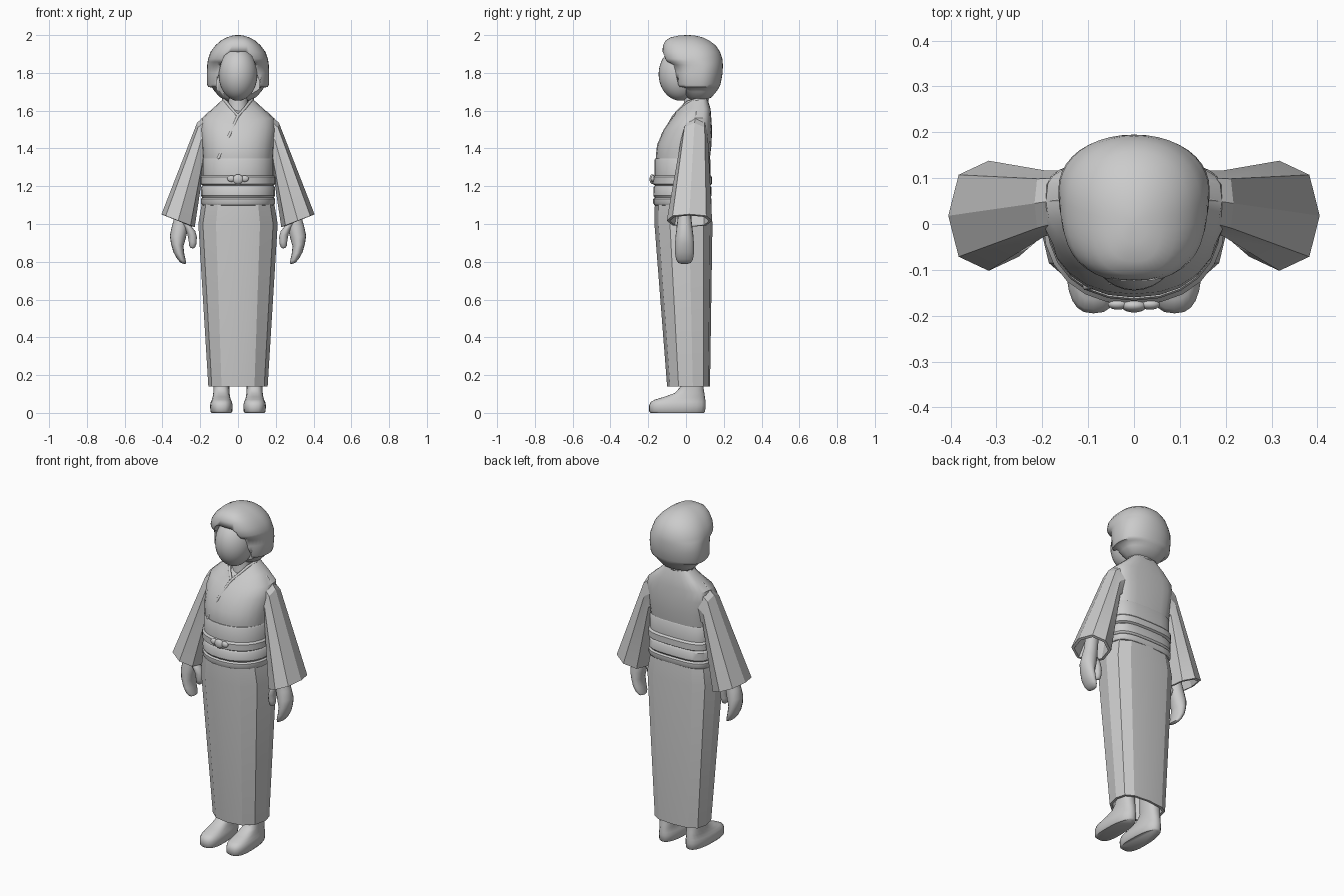
import bpy, bmesh
from math import sin, cos, pi, radians, copysign
from mathutils import Vector


def spow(v, p):
    return copysign(abs(v) ** p, v) if abs(v) > 1e-6 else 0.0


def finish(ob, angle, mirror=False):
    bpy.ops.object.select_all(action='DESELECT')
    bpy.context.view_layer.objects.active = ob
    ob.select_set(True)
    bpy.ops.object.shade_smooth_by_angle(angle=radians(angle))
    if mirror:
        ob.modifiers.new("mirror", 'MIRROR')
    return ob


def loft(name, rings, angle=35, mirror=False):
    """Skin a list of point rings and cap both ends."""
    bm = bmesh.new()
    rows = [[bm.verts.new(p) for p in r] for r in rings]
    n = len(rows[0])
    for a, b in zip(rows, rows[1:]):
        for i in range(n):
            j = (i + 1) % n
            bm.faces.new((a[i], a[j], b[j], b[i]))
    bm.faces.new(rows[0])
    bm.faces.new(rows[-1])
    bmesh.ops.recalc_face_normals(bm, faces=bm.faces)
    me = bpy.data.meshes.new(name)
    bm.to_mesh(me)
    bm.free()
    ob = bpy.data.objects.new(name, me)
    bpy.context.collection.objects.link(ob)
    return finish(ob, angle, mirror)


def body_ring(z, hx, front, back, n=24, pf=0.9, pb=0.6, split=0.6, cx=0.0, dip=0.0):
    """Horizontal ring: round at the front, flatter at the back."""
    mid = front + (back - front) * split
    pts = []
    for i in range(n):
        a = 2 * pi * i / n
        s = sin(a)
        p = pf if s < 0 else pb
        y = mid + spow(s, p) * ((mid - front) if s < 0 else (back - mid))
        d = dip * max(0.0, -s) ** 4
        pts.append((cx + hx * spow(cos(a), p), y - d * 0.8, z - d))
    return pts


def oval_ring(c, u, v, n=16, p=1.0):
    c, u, v = Vector(c), Vector(u), Vector(v)
    return [c + u * spow(cos(2 * pi * i / n), p) + v * spow(sin(2 * pi * i / n), p) for i in range(n)]


def ball(name, c, r):
    bpy.ops.mesh.primitive_uv_sphere_add(segments=32, ring_count=20, location=c)
    ob = bpy.context.object
    ob.name, ob.scale = name, r
    return finish(ob, 60)


def cord(name, pts, depth):
    cu = bpy.data.curves.new(name, 'CURVE')
    cu.dimensions = '3D'
    cu.bevel_depth, cu.bevel_resolution, cu.use_fill_caps = depth, 2, True
    sp = cu.splines.new('POLY')
    sp.points.add(len(pts) - 1)
    for q, p in zip(sp.points, pts):
        q.co = (*p, 1)
    ob = bpy.data.objects.new(name, cu)
    bpy.context.collection.objects.link(ob)


# Faceted skirt, hollow at the hem
loft("skirt", [body_ring(*r, n=12, pf=0.85, pb=0.7) for r in [
    (0.30, 0.145, -0.095, 0.115), (0.14, 0.143, -0.088, 0.113), (0.14, 0.157, -0.10, 0.127),
    (1.0, 0.21, -0.167, 0.14), (1.12, 0.19, -0.165, 0.13)]], angle=22)

# Upper garment with a dipped neckline
loft("bodice", [body_ring(*r[:4], dip=r[4]) for r in [
    (1.30, 0.18, -0.155, 0.12, 0), (1.36, 0.188, -0.16, 0.128, 0), (1.42, 0.192, -0.153, 0.135, 0),
    (1.50, 0.2, -0.118, 0.138, 0), (1.56, 0.192, -0.075, 0.134, 0.01),
    (1.61, 0.135, -0.035, 0.13, 0.035), (1.66, 0.08, 0.0, 0.115, 0.075),
    (1.645, 0.066, 0.012, 0.103, 0.075)]])

# Wide sash: folds and cord as steps in one profile
loft("sash", [body_ring(z, 0.186 + o, -0.163 - o, 0.125 + o) for z, o in [
    (1.095, -0.01), (1.10, 0.005), (1.11, 0.011), (1.132, 0.011), (1.14, 0.003), (1.15, 0.01),
    (1.195, 0.009), (1.205, 0.002), (1.212, 0.013), (1.248, 0.013), (1.258, 0.004),
    (1.34, 0.004), (1.347, 0.0), (1.347, -0.03)]])
ball("sash_knot", (0, -0.178, 1.237), (0.028, 0.015, 0.026))
for s in (-1, 1):
    ball("sash_bow_end", (s * 0.035, -0.175, 1.24), (0.022, 0.012, 0.017))

# Collar edges: one crosses down to the sash
neck = [(0, 0.113, 1.658), (0.055, 0.105, 1.659), (0.078, 0.06, 1.658), (0.062, 0.01, 1.645),
        (0.035, -0.03, 1.61), (0, -0.064, 1.572)]
cord("collar_over", neck + [(-0.045, -0.125, 1.47), (-0.105, -0.137, 1.345)], 0.008)
cord("collar_under", [(-x, y, z) for x, y, z in neck], 0.008)

# Flared octagonal sleeves with hollow cuffs
loft("sleeves", [oval_ring(*r, n=8, p=0.85) for r in [
    ((0.11, 0.055, 1.50), (0.04, 0, 0.10), (0, 0.06, 0)),
    ((0.195, 0.045, 1.445), (0.022, 0, 0.09), (0, 0.072, 0)),
    ((0.317, 0.018, 1.018), (0.088, 0, 0.034), (0, 0.12, 0)),
    ((0.317, 0.018, 1.016), (0.074, 0, 0.029), (0, 0.104, 0)),
    ((0.265, 0.03, 1.2), (0.05, 0, 0.03), (0, 0.08, 0))]], angle=22, mirror=True)

# Hands: forearm to curled fingers, plus thumb
loft("hands", [oval_ring((x, -0.008, z), (rx, 0, rx * 0.2), (0, ry, 0)) for x, z, rx, ry in [
    (0.28, 1.22, 0.036, 0.036), (0.298, 1.03, 0.038, 0.036), (0.308, 0.98, 0.042, 0.042),
    (0.319, 0.93, 0.042, 0.048), (0.322, 0.89, 0.033, 0.05), (0.313, 0.845, 0.029, 0.05),
    (0.299, 0.81, 0.023, 0.044), (0.291, 0.795, 0.016, 0.034), (0.287, 0.789, 0.006, 0.015)]],
    angle=60, mirror=True)
loft("thumbs", [oval_ring((x, -0.02, z), (r, 0, r * 0.3), (0, r, 0), n=12) for x, z, r in [
    (0.285, 1.01, 0.028), (0.255, 0.97, 0.029), (0.243, 0.94, 0.025), (0.24, 0.905, 0.021),
    (0.243, 0.88, 0.016), (0.245, 0.872, 0.006)]], angle=60, mirror=True)

# Feet and ankles
loft("feet", [body_ring(z, hx, f, b, pf=0.75, pb=0.85, split=s, cx=0.088) for z, hx, f, b, s in [
    (0, 0.052, -0.187, 0.094, 0.4), (0.008, 0.058, -0.195, 0.101, 0.4), (0.04, 0.06, -0.195, 0.104, 0.4),
    (0.058, 0.056, -0.187, 0.103, 0.4), (0.07, 0.05, -0.165, 0.102, 0.45), (0.085, 0.046, -0.115, 0.1, 0.5),
    (0.105, 0.043, -0.06, 0.097, 0.5), (0.135, 0.042, -0.032, 0.092, 0.5),
    (0.34, 0.045, -0.035, 0.09, 0.5)]], angle=50, mirror=True)

# Head and neck
ball("head", (0, -0.03, 1.793), (0.103, 0.115, 0.14))
loft("neck", [body_ring(z, r, 0.04 - r, 0.04 + r, pf=1, pb=1, split=0.5) for z, r in [
    (1.52, 0.07), (1.62, 0.053), (1.68, 0.05), (1.78, 0.05)]], angle=60)

# Bobbed hair, with the face opening cut as an arch
hair = loft("hair", [body_ring(*r, n=40, pf=0.75, pb=0.95, split=0.55) for r in [
    (1.655, 0.06, 0.02, 0.10), (1.67, 0.095, 0.005, 0.135), (1.70, 0.122, -0.02, 0.16),
    (1.722, 0.138, -0.045, 0.175), (1.726, 0.158, -0.058, 0.177), (1.74, 0.164, -0.066, 0.183),
    (1.80, 0.165, -0.07, 0.194), (1.842, 0.163, -0.078, 0.195), (1.858, 0.161, -0.11, 0.194),
    (1.875, 0.158, -0.122, 0.192), (1.91, 0.146, -0.125, 0.181), (1.945, 0.12, -0.122, 0.158),
    (1.97, 0.092, -0.11, 0.125), (1.988, 0.06, -0.082, 0.088), (1.997, 0.03, -0.04, 0.05),
    (2.0, 0.01, 0.0, 0.02)]], angle=50)
arch = [(-0.115, 1.6), (-0.115, 1.75), (-0.098, 1.80), (-0.09, 1.85), (-0.07, 1.893), (-0.045, 1.91)]
arch += [(-x, z) for x, z in reversed(arch)]
cutter = loft("face_cutter", [[(x, y, z) for x, z in arch] for y in (-0.3, 0.0)])
cutter.hide_render = True
mod = hair.modifiers.new("face_opening", 'BOOLEAN')
mod.operation, mod.object, mod.solver = 'DIFFERENCE', cutter, 'EXACT'
bpy.context.view_layer.objects.active = hair
bpy.ops.object.modifier_apply(modifier=mod.name)
bpy.data.objects.remove(cutter)
